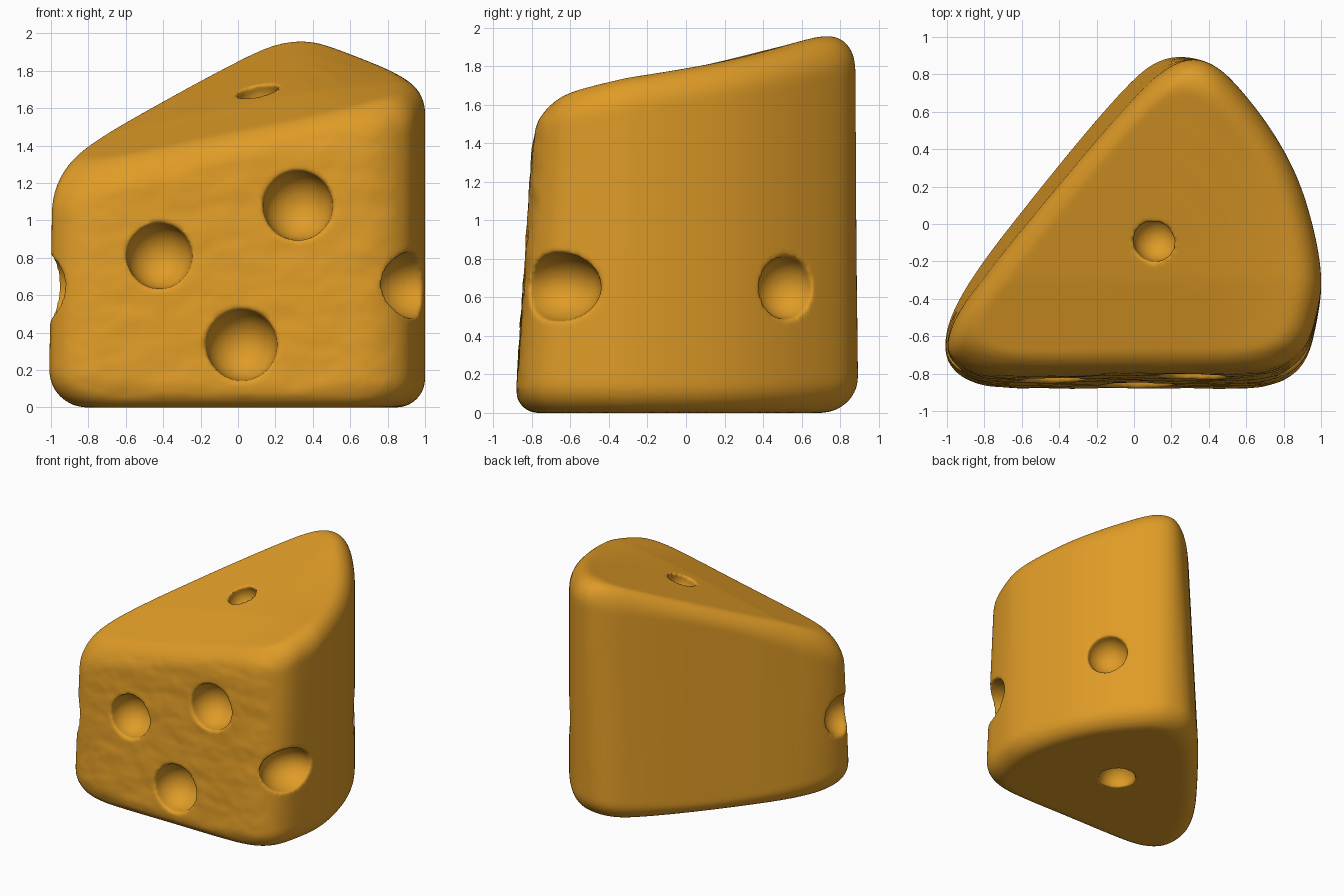
import bpy, bmesh, math
from mathutils import Vector, noise

default = bpy.data.objects.get("Cube")
if default:
    bpy.data.objects.remove(default, do_unlink=True)

# Cheese colour
cheese = bpy.data.materials.new("golden cheese")
cheese.use_nodes = True
cheese.diffuse_color = (0.74, 0.33, 0.02, 1)
bsdf = cheese.node_tree.nodes["Principled BSDF"]
bsdf.inputs["Base Color"].default_value = cheese.diffuse_color
bsdf.inputs["Roughness"].default_value = 0.6

# Rounded triangular outline, counter-clockwise from the front right corner
OUTLINE = [(-1.005, -.68), (-.98, -.79), (-.85, -.875), (-.6, -.895), (0, -.88), (.6, -.895),
           (.81, -.855), (.93, -.74), (.985, -.5), (1.008, -.3), (.97, -.05), (.88, .25),
           (.73, .52), (.53, .77), (.41, .865), (.28, .893), (.16, .86), (.04, .77),
           (-.2, .5), (-.5, .13), (-.8, -.25), (-.95, -.5)]
CENTRE = Vector((.1, -.2))
BACK_FACE = Vector((-.78, .62))


def round_corners(points):
    """Cut every corner of a closed outline once."""
    result = []
    for a, b in zip(points, points[1:] + points[:1]):
        result += [a.lerp(b, .25), a.lerp(b, .75)]
    return result


def top_height(p):
    """Sloping top whose back half folds down to one side."""
    side = p.x - .4
    fold = (side + math.sqrt(side * side + .02)) / 2
    return 1.56 + .21 * (p.x - .3) + .285 * (p.y + .72) - .26 * fold * (p.y + .75)


def lean(p, z):
    """Tilt the front face and the long back face inwards towards the top."""
    front = min(1, max(0, (-p.y - .3) / .5))
    back = min(1, max(0, (BACK_FACE.dot(p - CENTRE) - .45) / .22))
    back *= back * (3 - 2 * back)
    p = p + BACK_FACE * back * .075 * (.6 - z / 1.6)
    return Vector((p.x, p.y + .065 * z * front, z))


outline = [Vector(p) for p in OUTLINE]
for _ in range(3):
    outline = round_corners(outline)

# Wedge body: rings with a rounded bottom rim and a rounded sloping top rim
bm = bmesh.new()
rings = []
STEPS = 8


def add_ring(angle, top):
    scale = 1 - .17 * (1 - math.cos(angle))
    ring = []
    for p in outline:
        q = CENTRE + (p - CENTRE) * scale
        drop = (1 - math.sin(angle)) * (p - CENTRE).length
        z = top_height(q) - .2 * drop if top else .17 * drop
        ring.append(bm.verts.new(lean(q, z)))
    rings.append(ring)


for i in range(STEPS, -1, -1):
    add_ring(i / STEPS * math.pi / 2, False)
for i in range(STEPS + 1):
    add_ring(i / STEPS * math.pi / 2, True)

# Continue the folded top inwards to a centre point
for scale in (.66, .5, .33, .16):
    inner = [CENTRE + (p - CENTRE) * scale for p in outline]
    rings.append([bm.verts.new(lean(q, top_height(q))) for q in inner])
peak = bm.verts.new(lean(CENTRE, top_height(CENTRE)))

for low, high in zip(rings, rings[1:]):
    for i in range(len(low)):
        j = (i + 1) % len(low)
        bm.faces.new((low[i], low[j], high[j], high[i]))
for a, b in zip(rings[-1], rings[-1][1:] + rings[-1][:1]):
    bm.faces.new((a, b, peak))
bm.faces.new(rings[0][::-1])
bmesh.ops.recalc_face_normals(bm, faces=bm.faces)
mesh = bpy.data.meshes.new("cheese_wedge")
bm.to_mesh(mesh)
bm.free()
wedge = bpy.data.objects.new("cheese_wedge", mesh)
bpy.context.collection.objects.link(wedge)

# Round holes: centre, radius and height factor
HOLES = [((-.42, -.82, .81), .175, 1), ((.32, -.8, 1.08), .186, 1),
         ((.02, -.85, .335), .19, 1), ((.95, -.67, .655), .23, .78),
         ((.715, .52, .65), .163, 1), ((-1.03, -.64, .64), .17, 1),
         ((.115, -.08, 1.64), .12, 1), ((.11, -.08, .02), .145, 1)]
cutters = []
for centre, radius, height in HOLES:
    bpy.ops.mesh.primitive_uv_sphere_add(segments=48, ring_count=24, radius=radius, location=centre)
    cutter = bpy.context.object
    cutter.name = "hole_cutter"
    cutter.scale.z = height
    cutter.hide_render = True
    cutters.append(cutter)
    cut = wedge.modifiers.new("hole", 'BOOLEAN')
    cut.operation = 'DIFFERENCE'
    cut.solver = 'EXACT'
    cut.object = cutter

# Even mesh with softened rims
remesh = wedge.modifiers.new("even", 'REMESH')
remesh.mode = 'VOXEL'
remesh.voxel_size = .014
soften = wedge.modifiers.new("soften", 'SMOOTH')
soften.factor = .5
soften.iterations = 6

depsgraph = bpy.context.evaluated_depsgraph_get()
final = bpy.data.meshes.new_from_object(wedge.evaluated_get(depsgraph))
wedge.modifiers.clear()
wedge.data = final
for cutter in cutters:
    bpy.data.objects.remove(cutter, do_unlink=True)

# Crumbly texture on the cut front face only
normals = [v.normal.copy() for v in final.vertices]
for v, n in zip(final.vertices, normals):
    if n.y < -.8 and v.co.y < -.72:
        p = v.co
        bumps = noise.noise(Vector((p.x * 5, p.y * 5, p.z * 8)))
        bumps += .4 * noise.noise(Vector((p.x * 12, p.y * 12, p.z * 16)))
        v.co += n * .006 * bumps * min(1, (-n.y - .8) / .15)

final.materials.clear()
final.materials.append(cheese)
for face in final.polygons:
    face.use_smooth = True
    face.material_index = 0
final.update()
